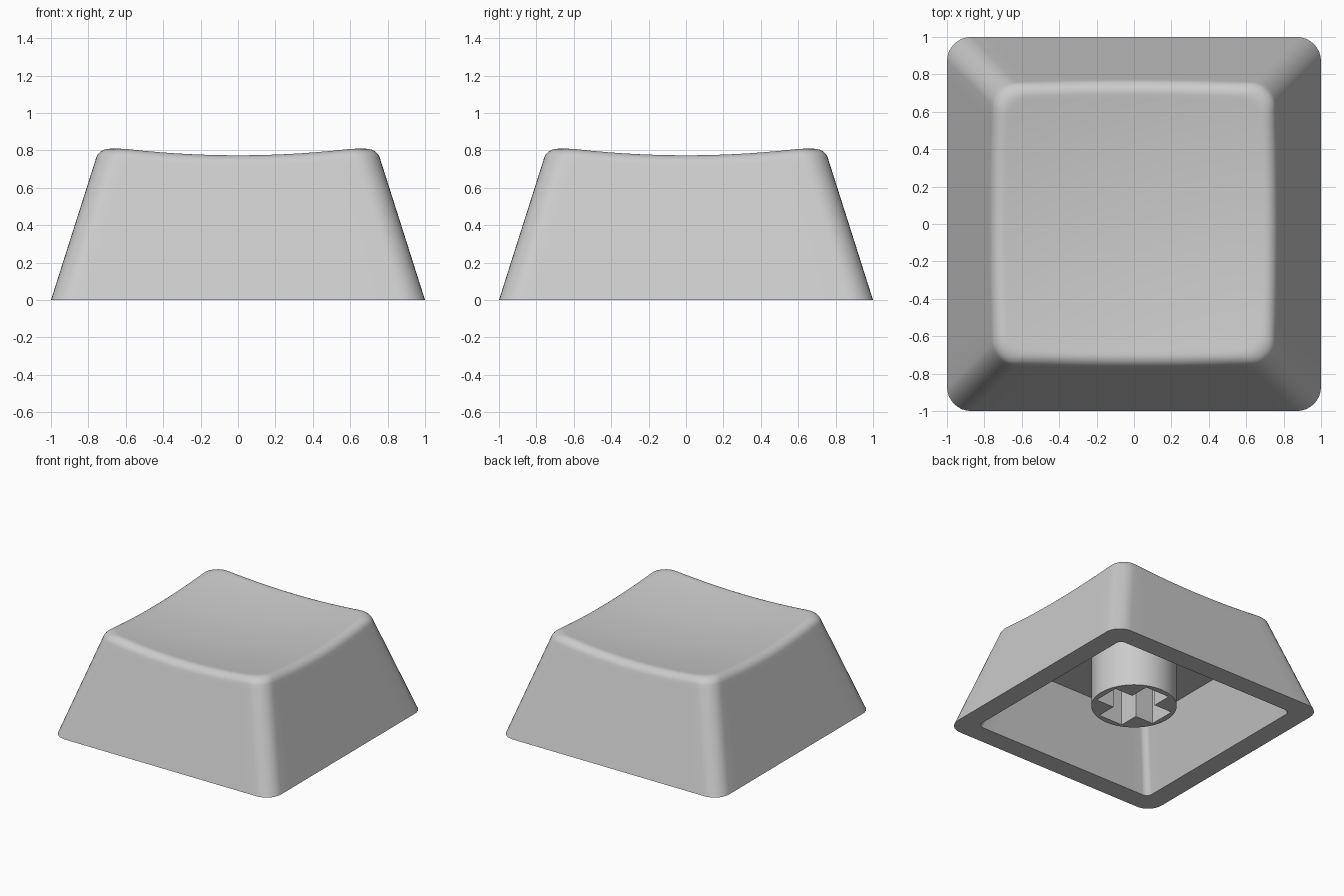
import bpy, bmesh, math
from mathutils import Vector

if "Cube" in bpy.data.objects:
    bpy.data.objects.remove(bpy.data.objects["Cube"])

plastic = bpy.data.materials.new("grey plastic")
plastic.diffuse_color = (0.6, 0.6, 0.6, 1)
plastic.use_nodes = True
plastic.node_tree.nodes["Principled BSDF"].inputs["Base Color"].default_value = plastic.diffuse_color

TAPER = 0.318      # inward lean of the walls per unit of height
FILLET = 0.06      # distance the rounded top edge reaches along wall and top


def outline(half, radius, side_steps=14, corner_steps=8):
    """Rounded square as a list of (x, y) points, counter-clockwise."""
    c = half - radius
    pts = []
    for k in range(4):
        turn = k * math.pi / 2
        ca, sa = math.cos(turn), math.sin(turn)
        quarter = [(half, -c + 2 * c * i / side_steps) for i in range(side_steps)]
        for i in range(corner_steps):
            a = i / corner_steps * math.pi / 2
            quarter.append((c + radius * math.cos(a), c + radius * math.sin(a)))
        pts += [(x * ca - y * sa, x * sa + y * ca) for x, y in quarter]
    return pts


def dish(x, y):
    """Height of the shallow bowl on top."""
    return 0.725 + 0.1 * (x * x + y * y)


def wall_column(i):
    """Points of one outer column: wall, rounded edge, then dish towards the centre."""
    def wall(z):
        x, y = outline(1 - TAPER * z, 0.13)[i]
        return Vector((x, y, z))
    z = 0.78
    for _ in range(6):
        p = wall(z)
        z = dish(p.x, p.y)
    corner = wall(z)
    low = wall(z - FILLET * 0.95)
    inset = 1 - FILLET / max(abs(corner.x), abs(corner.y))
    x, y = corner.x * inset, corner.y * inset
    top = Vector((x, y, dish(x, y)))
    col = [wall(0), wall(0.35), wall(low.z - 0.03)]
    w = 0.8
    for k in range(9):
        t = k / 8
        a, b, c = (1 - t) ** 2, 2 * w * t * (1 - t), t * t
        col.append((low * a + corner * b + top * c) / (a + b + c))
    for s in (0.97, 0.88, 0.75, 0.6, 0.45, 0.3, 0.15):
        col.append(Vector((x * s, y * s, dish(x * s, y * s))))
    return col


def finish(obj):
    obj.data.materials.clear()
    obj.data.materials.append(plastic)
    bpy.ops.object.select_all(action='DESELECT')
    obj.select_set(True)
    bpy.context.view_layer.objects.active = obj
    bpy.ops.object.shade_smooth_by_angle(angle=math.radians(30))


def new_object(name, bm):
    bmesh.ops.recalc_face_normals(bm, faces=bm.faces)
    mesh = bpy.data.meshes.new(name)
    bm.to_mesh(mesh)
    bm.free()
    obj = bpy.data.objects.new(name, mesh)
    bpy.context.collection.objects.link(obj)
    return obj


# Hollow cap: ceiling -> inner wall -> bottom rim -> outer wall -> dished top
CEILING = 0.53
n = len(outline(1, 0.13))
columns = [wall_column(i) for i in range(n)]
rings = [[(x, y, CEILING) for x, y in outline(0.835 - TAPER * CEILING, 0.05)],
         [(x, y, 0) for x, y in outline(0.835, 0.05)]]
rings += [list(level) for level in zip(*columns)]

bm = bmesh.new()
loops = [[bm.verts.new(p) for p in ring] for ring in rings]
for a, b in zip(loops, loops[1:]):
    for i in range(n):
        j = (i + 1) % n
        bm.faces.new((a[i], a[j], b[j], b[i]))
bm.faces.new(loops[0])
centre = bm.verts.new((0, 0, dish(0, 0)))
for i in range(n):
    bm.faces.new((loops[-1][i], loops[-1][(i + 1) % n], centre))
finish(new_object("cap_shell", bm))

# Round mounting stem under the ceiling
STEM_BOTTOM, STEM_TOP = 0.11, 0.56
bpy.ops.mesh.primitive_cylinder_add(
    vertices=64, radius=0.322, depth=STEM_TOP - STEM_BOTTOM,
    location=(0, 0, (STEM_TOP + STEM_BOTTOM) / 2))
stem = bpy.context.object
stem.name = "mounting_stem"

# Cross-shaped socket cut into the stem
L, W = 0.275, 0.11
bm = bmesh.new()
cross = []
for k in range(4):
    c, s = (1, 0, -1, 0)[k], (0, 1, 0, -1)[k]
    cross += [bm.verts.new((x * c - y * s, x * s + y * c, 0))
              for x, y in ((L, -W), (L, W), (W, W))]
face = bm.faces.new(cross)
top = bmesh.ops.extrude_face_region(bm, geom=[face])
bmesh.ops.translate(bm, vec=(0, 0, 0.5),
                    verts=[v for v in top["geom"] if isinstance(v, bmesh.types.BMVert)])
cutter = new_object("socket_cutter", bm)
cutter.hide_render = True

cut = stem.modifiers.new("socket", 'BOOLEAN')
cut.operation = 'DIFFERENCE'
cut.solver = 'EXACT'
cut.object = cutter
bpy.context.view_layer.objects.active = stem
bpy.ops.object.modifier_apply(modifier=cut.name)
bpy.data.objects.remove(cutter)
finish(stem)
